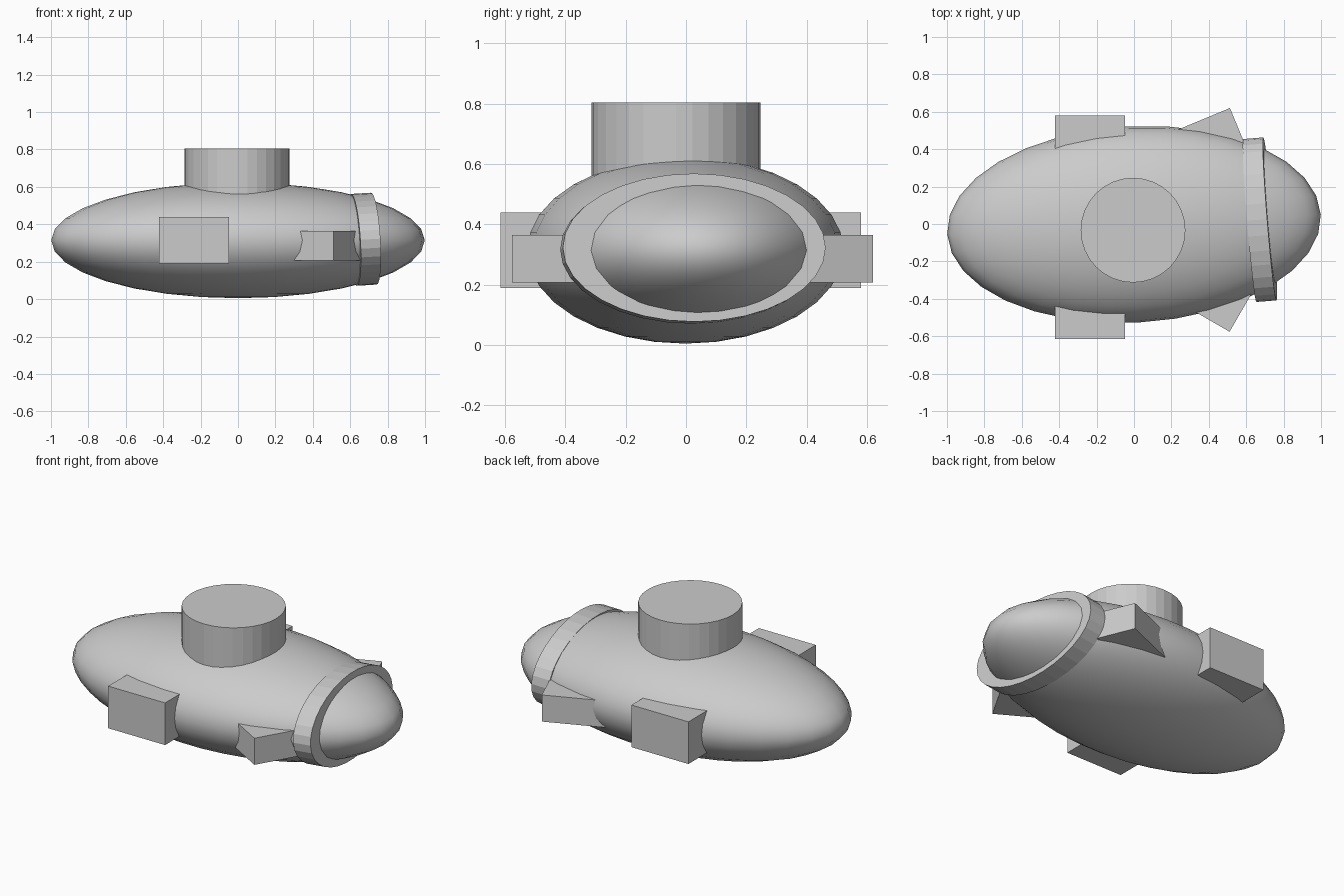
import bpy
import math
from math import radians

cube = bpy.data.objects.get("Cube")
if cube:
    bpy.data.objects.remove(cube, do_unlink=True)

grey = bpy.data.materials.new("plain_grey")
grey.use_nodes = True
colour = (0.6, 0.6, 0.6, 1)
grey.diffuse_color = colour
grey.node_tree.nodes["Principled BSDF"].inputs["Base Color"].default_value = colour


def finish(name):
    obj = bpy.context.object
    obj.name = name
    obj.data.materials.append(grey)
    return obj


def box(name, centre, size, turn=0):
    bpy.ops.mesh.primitive_cube_add(size=1, location=centre, rotation=(0, 0, radians(turn)))
    finish(name).scale = size


def corner_box(name, corner, turn, side, length=0.36, depth=0.28):
    """Turned box whose outer front corner sits at the given point."""
    a = radians(turn)
    cx = corner[0] - math.cos(a) * length / 2 + side * math.sin(a) * depth / 2
    cy = corner[1] - math.sin(a) * length / 2 - side * math.cos(a) * depth / 2
    box(name, (cx, cy, 0.286), (length, depth, 0.158), turn)


# Smooth ellipsoid hull, slightly yawed
bpy.ops.mesh.primitive_uv_sphere_add(segments=32, ring_count=16, radius=1,
                                     location=(0, -0.002, 0.314), rotation=(0, 0, radians(3)))
hull = finish("hull")
hull.scale = (1, 0.525, 0.309)
bpy.ops.object.shade_smooth()

# Faceted tower on top
bpy.ops.mesh.primitive_cylinder_add(vertices=32, radius=0.28, depth=0.48,
                                    location=(-0.005, -0.033, 0.565))
finish("tower")

# Tilted oval collar around the nose
bpy.ops.mesh.primitive_cylinder_add(vertices=32, radius=1, depth=0.108,
                                    location=(0.673, 0.023, 0.32),
                                    rotation=(0, radians(86.5), radians(4.6)))
finish("nose_collar").scale = (0.246, 0.437, 1)

# Large side blocks
box("left_side_block", (-0.235, 0.43, 0.315), (0.374, 0.3, 0.25))
box("right_side_block", (-0.235, -0.465, 0.315), (0.374, 0.3, 0.25))

# Small angled fins behind the collar
corner_box("left_fin", (0.513, 0.62), 22.5, 1)
corner_box("right_fin", (0.511, -0.576), -30, -1)
